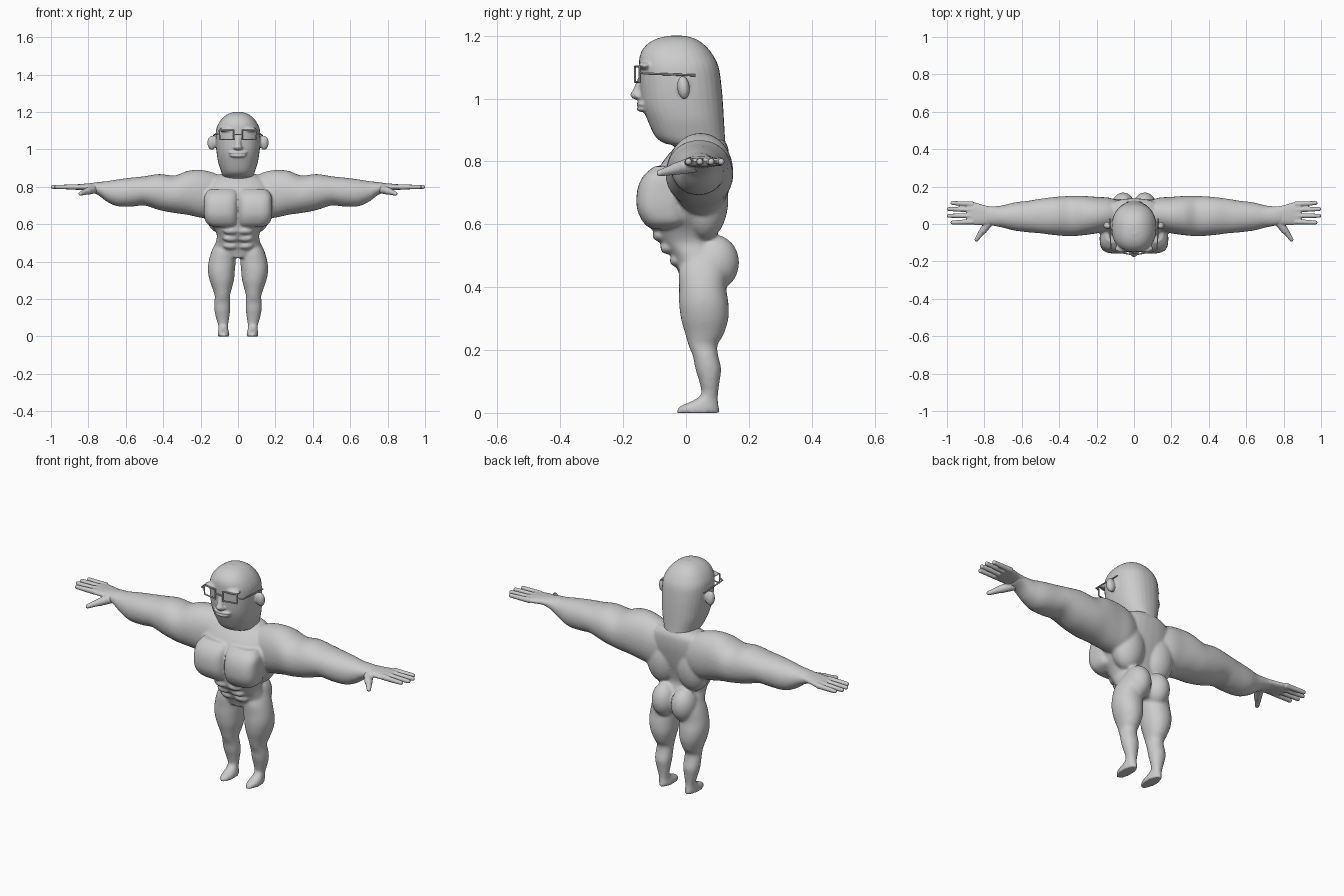
import bpy, bmesh, math
from mathutils import Vector, Matrix

grey = bpy.data.materials.new("plain grey")
grey.diffuse_color = (0.6, 0.6, 0.6, 1)


def loft(bm, axis, sections, side=1, power=2.3, seg=32, steps=4):
    """Closed skin through rounded sections: (t, a0, a1, b0, b1), eased between."""
    rows = []
    for i in range(len(sections) - 1):
        p = [Vector(sections[min(max(k, 0), len(sections) - 1)]) for k in range(i - 1, i + 3)]
        for j in range(steps):
            u = j / steps
            rows.append(0.5 * (2 * p[1] + (p[2] - p[0]) * u
                        + (2 * p[0] - 5 * p[1] + 4 * p[2] - p[3]) * u * u
                        + (3 * p[1] - p[0] - 3 * p[2] + p[3]) * u ** 3))
    rows.append(Vector(sections[-1]))
    rings = []
    for t, a0, a1, b0, b1 in rows:
        ring = []
        for k in range(seg):
            c, s = math.cos(math.tau * k / seg), math.sin(math.tau * k / seg)
            a = (a0 + a1) / 2 + (a1 - a0) / 2 * math.copysign(abs(c) ** (2 / power), c)
            b = (b0 + b1) / 2 + (b1 - b0) / 2 * math.copysign(abs(s) ** (2 / power), s)
            x, y, z = (a, b, t) if axis == "z" else (t, a, b)
            ring.append(bm.verts.new((side * x, y, z)))
        rings.append(ring)
    for r, q in zip(rings, rings[1:]):
        for k in range(seg):
            bm.faces.new((r[k], r[(k + 1) % seg], q[(k + 1) % seg], q[k]))
    bm.faces.new(rings[0])
    bm.faces.new(rings[-1])


def ball(bm, centre, radii, tilt=0):
    m = Matrix.Translation(centre) @ Matrix.Rotation(tilt, 4, "X") @ Matrix.Diagonal((*radii, 1))
    bmesh.ops.create_uvsphere(bm, u_segments=24, v_segments=16, radius=1, matrix=m)


def rod(bm, start, end, r0, r1, seg=12):
    a, b = Vector(start), Vector(end)
    m = Matrix.Translation((a + b) / 2) @ (b - a).to_track_quat("Z", "Y").to_matrix().to_4x4()
    bmesh.ops.create_cone(bm, cap_ends=True, segments=seg, radius1=r0, radius2=r1,
                          depth=(b - a).length, matrix=m)


def finish(name, bm, voxel=0, smooth=0):
    bmesh.ops.recalc_face_normals(bm, faces=bm.faces)
    me = bpy.data.meshes.new(name)
    bm.to_mesh(me)
    bm.free()
    me.materials.append(grey)
    ob = bpy.data.objects.new(name, me)
    bpy.context.collection.objects.link(ob)
    if voxel:
        mod = ob.modifiers.new("fuse", "REMESH")
        mod.mode = "VOXEL"
        mod.voxel_size = voxel
        mod.use_smooth_shade = True
        soft = ob.modifiers.new("soften", "SMOOTH")
        soft.factor = 0.5
        soft.iterations = smooth
    else:
        for f in me.polygons:
            f.use_smooth = len(f.vertices) == 4 and "glasses" not in name
    return ob


# Body: trunk, chest, seat, arms and legs fused into one skin
bm = bmesh.new()
trunk = [(.42, .06, -.015, .11), (.45, .125, -.025, .125), (.50, .12, -.05, .115),
         (.54, .113, -.083, .1), (.58, .13, -.1, .09), (.63, .165, -.105, .1),
         (.70, .185, -.105, .12), (.78, .18, -.085, .135), (.84, .15, -.04, .135),
         (.87, .09, 0, .12)]
loft(bm, "z", [(z, -w, w, f, b) for z, w, f, b in trunk])
arm = [(.06, -.02, .115, .66, .84), (.13, -.035, .14, .63, .875), (.2, -.05, .145, .635, .89),
       (.27, -.06, .15, .65, .885), (.34, -.065, .15, .66, .86), (.42, -.06, .145, .675, .868),
       (.5, -.05, .135, .7, .856), (.56, -.045, .125, .695, .85), (.64, -.035, .115, .695, .84),
       (.7, -.02, .1, .72, .83), (.75, -.01, .095, .757, .825), (.8, 0, .095, .778, .818)]
leg = [(.52, .02, .11, .0, .12), (.46, .015, .14, -.022, .13), (.4, .013, .157, -.022, .128),
       (.35, .017, .161, -.022, .135), (.3, .022, .152, -.016, .135), (.25, .035, .134, -.002, .12),
       (.215, .043, .124, .008, .1), (.18, .042, .127, .022, .103), (.14, .042, .126, .03, .112),
       (.1, .047, .118, .042, .107), (.06, .053, .106, .048, .102), (.038, .052, .105, .02, .102),
       (.02, .047, .108, -.022, .105), (0, .045, .108, -.03, .106)]
pec = [(.585, .02, .13, -.11, -.05), (.605, .002, .168, -.135, 0), (.65, 0, .182, -.156, 0),
       (.71, 0, .183, -.155, 0), (.755, 0, .178, -.135, 0), (.785, .01, .155, -.1, 0)]
for s in (1, -1):
    loft(bm, "x", arm, s, 2.1)
    loft(bm, "z", leg, s, 2.1)
    loft(bm, "z", pec, s, 3)
    ball(bm, (s * .058, .092, .478), (.064, .077, .088))            # seat
    ball(bm, (s * .09, .06, .68), (.09, .075, .13))                  # back muscle
    for z, y in ((.565, -.085), (.525, -.06), (.485, -.03)):         # stomach rows
        ball(bm, (s * .038, y, z), (.042, .022, .02))
finish("body", bm, .007, 5)

# Head: skull, thick neck, ears, nose, brow and lips
bm = bmesh.new()
skull = [(.78, .085, -.02, .13), (.845, .08, -.035, .128), (.858, .082, -.07, .126),
         (.88, .09, -.098, .124), (.93, .106, -.122, .121), (.98, .114, -.14, .118),
         (1.04, .119, -.147, .113), (1.1, .118, -.15, .104), (1.14, .103, -.146, .085),
         (1.17, .08, -.127, .06), (1.19, .052, -.095, .03), (1.2, .02, -.055, -.005)]
loft(bm, "z", [(z, -w, w, f, b) for z, w, f, b in skull])
rod(bm, (0, -.14, 1.07), (0, -.155, 1.01), .01, .02)
ball(bm, (0, -.157, 1.012), (.021, .02, .015))
for z, w in ((.982, .052), (.966, .044)):
    ball(bm, (0, -.136, z), (w, .022, .009))
for s in (1, -1):
    ball(bm, (s * .14, -.008, 1.035), (.024, .02, .038), .1)
    ball(bm, (s * .017, -.15, 1.008), (.01, .012, .009))
    ball(bm, (s * .058, -.13, 1.105), (.045, .022, .012))
finish("head", bm, .0055, 3)

# Hands: palm, four fingers and a thumb
for s, label in ((1, "left"), (-1, "right")):
    bm = bmesh.new()
    loft(bm, "x", [(.74, .0, .09, .77, .82), (.8, -.005, .1, .78, .818),
                   (.85, -.005, .115, .782, .814), (.89, 0, .12, .787, .81)], s)
    for y0, y1, tip in ((.012, .008, .97), (.044, .044, .99), (.076, .08, .99), (.106, .112, .97)):
        rod(bm, (s * .86, y0, .799), (s * tip, y1, .799), .0145, .011)
        ball(bm, (s * tip, y1, .799), (.011, .011, .011))
    rod(bm, (s * .765, .025, .79), (s * .81, -.04, .775), .026, .019)
    rod(bm, (s * .805, -.03, .777), (s * .842, -.083, .763), .019, .011)
    ball(bm, (s * .842, -.083, .763), (.011, .011, .011))
    finish(label + "_hand", bm, .004, 3)

# Glasses: two rectangular rims, a bridge and side arms
bm = bmesh.new()
r = .0035
for s in (1, -1):
    c = [Vector((s * x, y, z)) for x, y, z in
         ((.022, -.162, 1.102), (.1, -.147, 1.102), (.097, -.147, 1.053), (.022, -.162, 1.053))]
    for i in range(4):
        rod(bm, c[i], c[(i + 1) % 4], r, r, 8)
        ball(bm, c[i], (r, r, r))
    rod(bm, (s * .098, -.147, 1.083), (s * .124, -.135, 1.08), r, r, 8)
    rod(bm, (s * .124, -.137, 1.08), (s * .13, .03, 1.074), r, r, 8)
rod(bm, (-.022, -.162, 1.08), (.022, -.162, 1.08), r, r, 8)
finish("glasses", bm)
